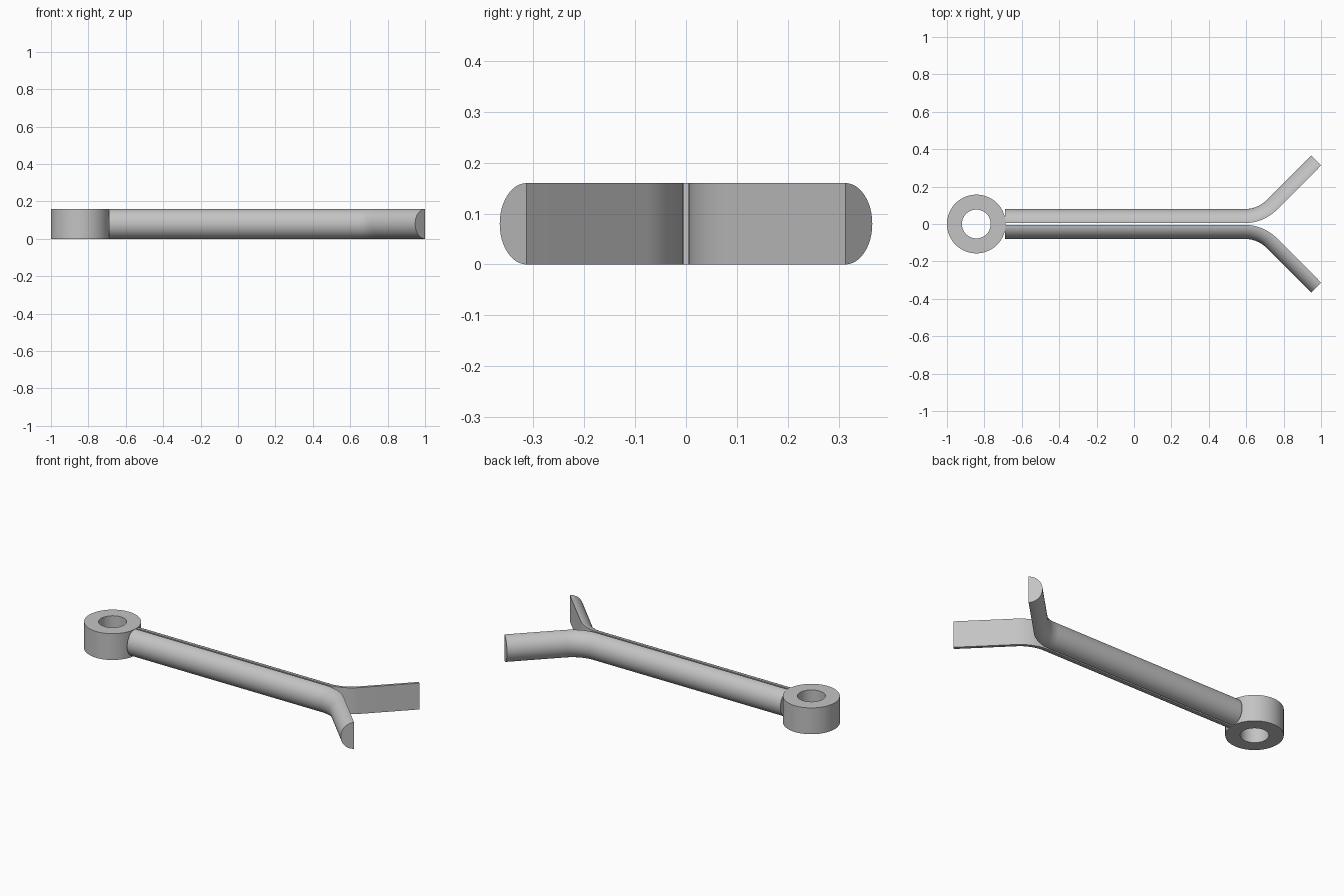
import bpy, bmesh
from math import sin, cos, pi, radians
from mathutils import Vector

cube = bpy.data.objects.get("Cube")
if cube:
    bpy.data.objects.remove(cube, do_unlink=True)

R = 0.08          # pin radius, and half of its height
GAP = 0.005       # half the gap between the legs
BEND = 0.24       # bend radius of the flat inner face

steel = bpy.data.materials.new("steel grey")
steel.use_nodes = True
grey = (0.55, 0.55, 0.55, 1)
steel.diffuse_color = grey
steel.node_tree.nodes["Principled BSDF"].inputs["Base Color"].default_value = grey


def loft(name, sections, closed=False):
    """Skin a list of equal-length loops; cap the ends unless closed."""
    bm = bmesh.new()
    loops = [[bm.verts.new(p) for p in s] for s in sections]
    pairs = list(zip(loops, loops[1:]))
    if closed:
        pairs.append((loops[-1], loops[0]))
    for a, b in pairs:
        for i in range(len(a)):
            j = (i + 1) % len(a)
            bm.faces.new((a[i], a[j], b[j], b[i]))
    if not closed:
        bm.faces.new(loops[0])
        bm.faces.new(loops[-1])
    bmesh.ops.recalc_face_normals(bm, faces=bm.faces)
    mesh = bpy.data.meshes.new(name)
    bm.to_mesh(mesh)
    bm.free()
    mesh.materials.append(steel)
    obj = bpy.data.objects.new(name, mesh)
    bpy.context.collection.objects.link(obj)
    bpy.ops.object.select_all(action='DESELECT')
    obj.select_set(True)
    bpy.context.view_layer.objects.active = obj
    bpy.ops.object.shade_smooth_by_angle(angle=radians(30))
    return obj


# Eye: a square-section ring
SEG = 96
eye_x, r_out, r_in = -0.843, 0.157, 0.077
profile = [(r_in, 0), (r_out, 0), (r_out, 2 * R), (r_in, 2 * R)]
loft("eye_ring", [[(eye_x + r * cos(a), r * sin(a), z) for r, z in profile]
                  for a in (2 * pi * k / SEG for k in range(SEG))], closed=True)

# Half-round section: depth outward from the flat face, and height
half_round = [(R * cos(t) * (R - GAP) / R, R + R * sin(t))
              for t in (-pi / 2 + pi * k / 24 for k in range(25))]

# Leg path along the flat face: straight, 45 degree bend, straight to the tip
bend_x = 0.593
tip = Vector((1.0, 0.313))
path = [(Vector((-0.69, GAP)), 0)]
for k in range(17):
    a = radians(45) * k / 16
    path.append((Vector((bend_x + BEND * sin(a), GAP + BEND * (1 - cos(a)))), a))
path.append((tip, radians(45)))

# Two mirrored legs
for name, side in (("left_leg", 1), ("right_leg", -1)):
    loft(name, [[(p.x - d * sin(a), side * (p.y + d * cos(a)), z)
                 for d, z in half_round] for p, a in path])
